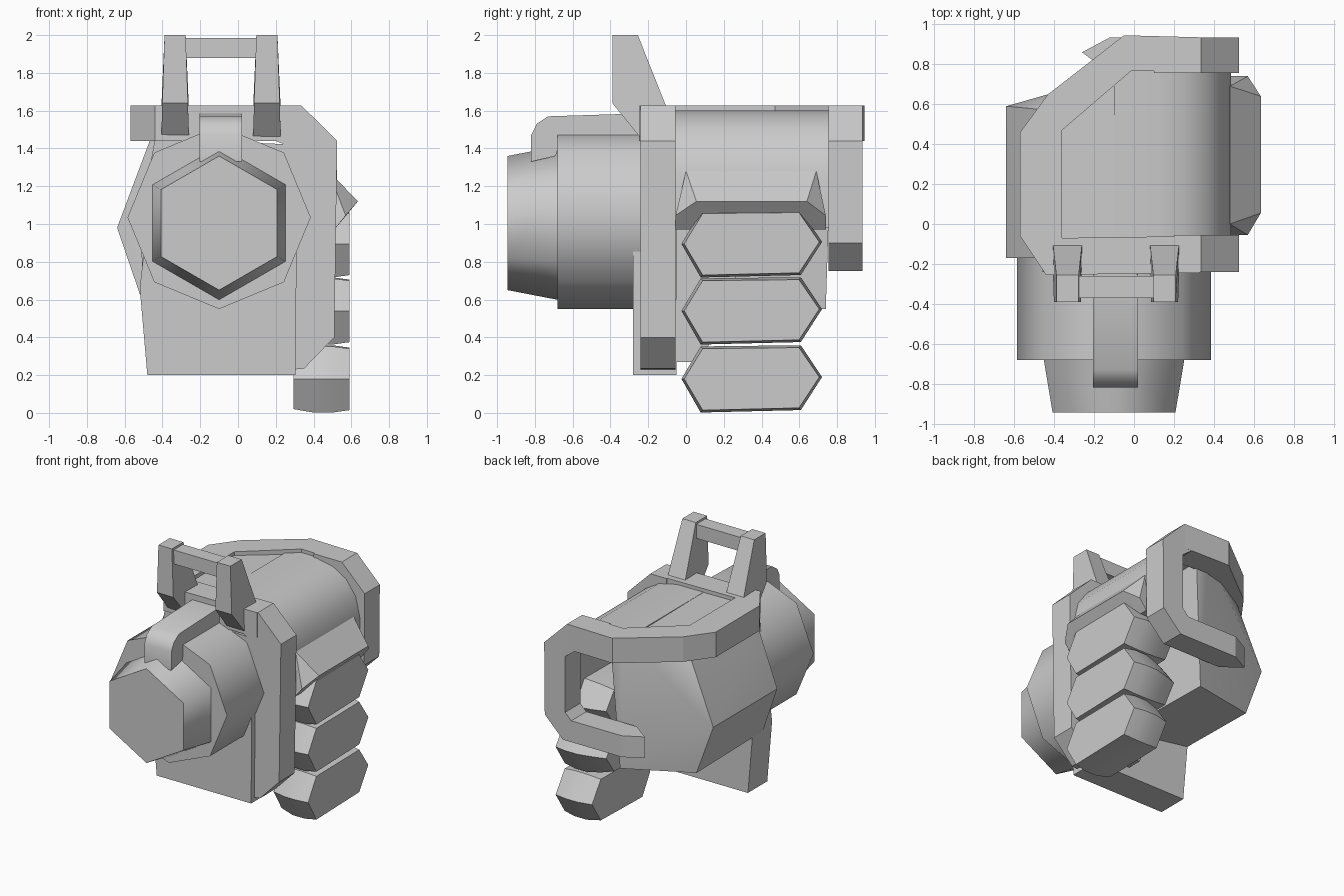
import bpy, bmesh, math
from mathutils import Vector


def finish(name, bm, smooth=0):
    bmesh.ops.recalc_face_normals(bm, faces=bm.faces[:])
    me = bpy.data.meshes.new(name)
    bm.to_mesh(me)
    bm.free()
    ob = bpy.data.objects.new(name, me)
    bpy.context.collection.objects.link(ob)
    if smooth:
        bpy.ops.object.select_all(action='DESELECT')
        ob.select_set(True)
        bpy.context.view_layer.objects.active = ob
        bpy.ops.object.shade_smooth_by_angle(angle=math.radians(smooth))
    return ob


def place(axis, p, t):
    u, v = p
    return Vector({'x': (t, u, v), 'y': (u, t, v), 'z': (u, v, t)}[axis])


def loft(name, axis, sections, smooth=0):
    """Join matching outlines, given as (position, points), into a capped solid."""
    bm = bmesh.new()
    rings = [[bm.verts.new(place(axis, p, t)) for p in pts] for t, pts in sections]
    n = len(rings[0])
    for a, b in zip(rings, rings[1:]):
        for i in range(n):
            j = (i + 1) % n
            bm.faces.new((a[i], a[j], b[j], b[i]))
    bm.faces.new(rings[0])
    bm.faces.new(rings[-1])
    return finish(name, bm, smooth)


def prism(name, axis, a, b, pts, smooth=0):
    return loft(name, axis, [(a, pts), (b, pts)], smooth)


def hull(name, pts, smooth=0):
    bm = bmesh.new()
    for p in pts:
        bm.verts.new(p)
    res = bmesh.ops.convex_hull(bm, input=bm.verts[:])
    junk = [g for g in res['geom_interior'] if isinstance(g, bmesh.types.BMVert)]
    bmesh.ops.delete(bm, geom=junk, context='VERTS')
    bmesh.ops.dissolve_limit(bm, angle_limit=0.03, verts=bm.verts[:], edges=bm.edges[:])
    return finish(name, bm, smooth)


def ngon(n, r, cx, cz, turn=0.0):
    return [(cx + r * math.cos(turn + i * math.tau / n),
             cz + r * math.sin(turn + i * math.tau / n)) for i in range(n)]


# barrel and tapered muzzle
prism("barrel", 'y', -0.68, -0.1, ngon(8, 0.485, -0.1, 1.035), 50)
loft("muzzle", 'y', [(-0.945, ngon(6, 0.355, -0.1, 1.005, math.pi / 6)),
                     (-0.66, ngon(6, 0.41, -0.1, 1.005, math.pi / 6))], 65)

# bent pipe over the barrel
prism("top_pipe", 'x', -0.205, 0.02,
      [(-0.82, 1.33), (-0.82, 1.47), (-0.79, 1.53), (-0.73, 1.57), (-0.25, 1.585),
       (-0.25, 1.45), (-0.66, 1.45), (-0.69, 1.36)], 50)

# carry handle: two tapered posts and a bar
for side, x in (("left", -0.333), ("right", 0.153)):
    wide = 0.073
    outline = [(-0.39, 2.0, 0.056), (-0.255, 2.0, 0.056), (-0.10, 1.61, wide),
               (-0.24, 1.455, wide), (-0.39, 1.64, 0.068)]
    hull(side + "_handle_post", [(x + s * w, y, z) for y, z, w in outline for s in (-1, 1)])
prism("handle_bar", 'x', -0.29, 0.11,
      [(-0.37, 1.88), (-0.26, 1.88), (-0.26, 1.985), (-0.37, 1.985)])

# hand body bulging to the left and tapering at the back
hull("hand_body", [
    (-0.64, -0.17, 0.98), (-0.64, 0.59, 0.98), (-0.46, -0.17, 1.46), (-0.43, 0.57, 1.46),
    (-0.52, -0.17, 0.63), (-0.50, 0.59, 0.60), (-0.36, -0.07, 1.6), (-0.36, 0.47, 1.6),
    (-0.01, 0.77, 1.59), (0.09, 0.77, 1.5), (0.04, 0.75, 0.86), (0.03, 0.74, 0.55),
    (0.06, -0.1, 1.6), (0.06, -0.17, 0.54)], 35)

# curved cover over the knuckles
prism("knuckle_cover", 'y', -0.07, 0.77,
      [(-0.1, 1.602), (0.12, 1.602), (0.26, 1.575), (0.37, 1.51), (0.45, 1.40), (0.485, 1.25),
       (0.485, 0.98), (0.42, 0.98), (0.42, 1.24), (0.37, 1.37), (0.26, 1.48), (-0.1, 1.51)], 35)

# flared guard above the fingers
hull("knuckle_guard", [(0.42, y, 0.97) for y in (-0.055, 0.74)] +
     [(0.48, y, 1.28) for y in (0.0, 0.69)] +
     [(0.51, y, 0.97) for y in (-0.055, 0.74)] +
     [(0.57, y, 1.045) for y in (-0.055, 0.74)] +
     [(0.635, y, 1.12) for y in (0.055, 0.64)], 40)

# three stacked six-sided fingers
shape = [(-0.365, 0), (-0.265, 0.172), (0.255, 0.178), (0.365, 0.01), (0.255, -0.165), (-0.265, -0.178)]
for i, (z, inner) in enumerate(((0.18, 0.295), (0.54, 0.2), (0.895, 0.2))):
    def ring(s, t):
        return [(0.348 + s * u, z + t * v) for u, v in shape]
    cuts = [(0.59, ring(0.98, 0.93)), (0.50, ring(1.02, 1.0)), (0.40, ring(1.02, 1.0)),
            (0.295, ring(0.95, 0.9))]
    if inner < 0.29:
        cuts.append((inner, ring(0.86, 0.75)))
    loft("finger_%d" % (i + 1), 'x', cuts, 25)

# inner palm and lower front plate
prism("palm", 'x', 0.0, 0.3, [(-0.06, 0.27), (0.06, 0.27), (0.25, 0.55), (0.3, 1.1), (-0.06, 1.3)])
hull("lower_front_plate", [(x, y, z) for y in (-0.28, -0.05) for x, z in
                           ((-0.48, 0.2), (0.305, 0.2), (0.31, 0.88), (-0.52, 0.66), (-0.50, 0.84))])
prism("front_inner_plate", 'y', -0.24, -0.05,
      [(-0.50, 0.66), (0.32, 0.6), (0.32, 1.42), (-0.44, 1.45), (-0.52, 1.0)])

# armour band: flat strip wrapping the top, front leg and rear hook
prism("band_top", 'z', 1.44, 1.628,
      [(0.33, 0.935), (-0.05, 0.945), (-0.43, 0.65), (-0.57, 0.46), (-0.57, -0.06), (-0.44, -0.255),
       (0.33, -0.245), (0.33, -0.06), (-0.36, -0.07), (-0.36, 0.47), (-0.01, 0.77), (0.33, 0.76)])
prism("band_front_leg", 'y', -0.24, -0.055,
      [(0.30, 0.23), (0.35, 0.235), (0.51, 0.40), (0.525, 1.44), (0.335, 1.628), (0.2, 1.628),
       (0.2, 1.44), (0.30, 1.40)])
prism("band_rear_leg", 'y', 0.755, 0.935,
      [(0.1, 1.628), (0.335, 1.628), (0.525, 1.44), (0.52, 0.90), (0.37, 0.75), (0.3, 0.75),
       (0.3, 0.91), (0.35, 0.96), (0.35, 1.38), (0.27, 1.44), (0.1, 1.44)])

# tapered end of the rear hook
prism("band_rear_hook", 'z', 0.75, 0.91,
      [(0.32, 0.935), (-0.12, 0.935), (-0.26, 0.86), (-0.12, 0.755), (0.32, 0.755)])
